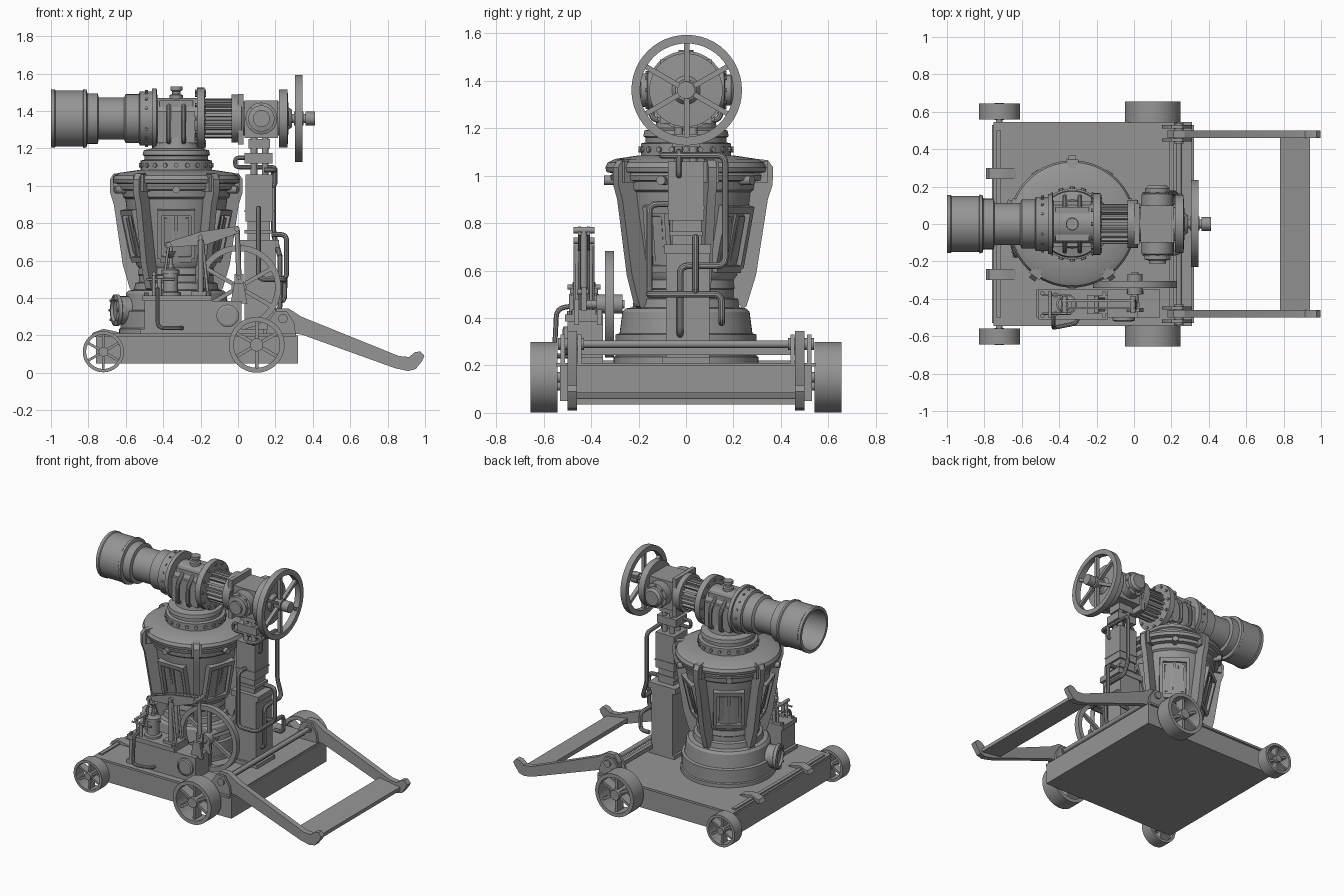
import bpy, bmesh
from math import pi, sin, cos, radians, atan
from mathutils import Matrix, Vector

T = lambda x, y, z: Matrix.Translation((x, y, z))
RZ = lambda a: Matrix.Rotation(a, 4, 'Z')
TO_X = Matrix.Rotation(pi / 2, 4, 'Y')      # local z -> +x
TO_FRONT = Matrix.Rotation(pi / 2, 4, 'X')  # local z -> -y
I4 = Matrix()
iron = bpy.data.materials.new("dark_iron")
iron.diffuse_color = (.3, .3, .3, 1)

def finish(bm, name):
    bmesh.ops.recalc_face_normals(bm, faces=bm.faces)
    me = bpy.data.meshes.new(name)
    bm.to_mesh(me)
    bm.free()
    me.materials.append(iron)
    bpy.context.collection.objects.link(bpy.data.objects.new(name, me))

def lathe(bm, prof, M=I4, n=48, closed=False):
    rings = [[bm.verts.new(M @ Vector((r * cos(2 * pi * i / n), r * sin(2 * pi * i / n), z)))
              for i in range(n)] for r, z in prof]
    pairs = list(zip(rings, rings[1:])) + ([(rings[-1], rings[0])] if closed else [])
    for a, b in pairs:
        for i in range(n):
            bm.faces.new((a[i], a[(i + 1) % n], b[(i + 1) % n], b[i]))
    bmesh.ops.remove_doubles(bm, verts=[v for r in rings for v in r], dist=1e-6)

def block(bm, x0, x1, y0, y1, z0, z1, M=I4):
    m = M @ T((x0 + x1) / 2, (y0 + y1) / 2, (z0 + z1) / 2) @ Matrix.Diagonal((x1 - x0, y1 - y0, z1 - z0, 1))
    bmesh.ops.create_cube(bm, size=1, matrix=m)

def rod(bm, p, q, r, n=16):
    p, q = Vector(p), Vector(q)
    M = T(*p) @ (q - p).to_track_quat('Z', 'Y').to_matrix().to_4x4()
    h = (q - p).length
    lathe(bm, [(0, 0), (r, 0), (r, h), (0, h)], M, n)

def plate(bm, prof, y0, y1, M=I4):
    a, b = ([bm.verts.new(M @ Vector((x, y, z))) for x, z in prof] for y in (y0, y1))
    bm.faces.new(a)
    bm.faces.new(b[::-1])
    for i in range(len(a)):
        bm.faces.new((a[i - 1], a[i], b[i], b[i - 1]))

def bolts(bm, M, R, z0, z1, n, r=.01):
    for i in range(n):
        m = M @ RZ(2 * pi * i / n) @ T(R, 0, 0)
        lathe(bm, [(0, z0), (r, z0), (r, z1), (0, z1)], m, 8)

def pipe(name, pts, r=.014, d=.035):
    pts = [Vector(p) for p in pts]
    out = [pts[0]]
    for a, b, c in zip(pts, pts[1:], pts[2:]):
        s, e = b + (a - b).normalized() * d, b + (c - b).normalized() * d
        out += [s.lerp(b, t).lerp(b.lerp(e, t), t) for t in (0, .25, .5, .75, 1)]
    out.append(pts[-1])
    cu = bpy.data.curves.new(name, 'CURVE')
    cu.dimensions, cu.bevel_depth, cu.bevel_resolution, cu.use_fill_caps = '3D', r, 3, True
    cu.materials.append(iron)
    sp = cu.splines.new('POLY')
    sp.points.add(len(out) - 1)
    for p, v in zip(sp.points, out):
        p.co = (*v, 1)
    bpy.context.collection.objects.link(bpy.data.objects.new(name, cu))

def wheel(name, M, R, rim, w, hub, hub_w, spoke, n=6):
    bm = bmesh.new()
    lathe(bm, [(R, -w / 2), (R, w / 2), (R - rim, w / 2), (R - rim, -w / 2)], M, 48, True)
    lathe(bm, [(0, -hub_w / 2), (hub, -hub_w / 2), (hub, hub_w / 2), (0, hub_w / 2)], M, 24)
    for i in range(n):
        block(bm, hub * .8, R - rim * .8, -spoke / 2, spoke / 2, -w * .3, w * .3, M @ RZ(2 * pi * i / n + pi / 2))
    finish(bm, name)

# cart deck with lip, rails and straps
bm = bmesh.new()
block(bm, -.76, .32, -.53, .53, .05, .2)
block(bm, -.75, .31, -.545, .545, .195, .21)
finish(bm, "cart_deck")
bm = bmesh.new()
block(bm, -.735, -.71, -.5, .5, .205, .22)
for y in (-.27, .27):
    plate(bm, [(-.79, .19), (-.775, .215), (-.72, .235), (-.67, .225), (-.63, .215), (-.63, .2)], y - .03, y + .03)
finish(bm, "deck_straps")

# cart wheels and axles
for s, side in ((-1, "front"), (1, "back")):
    wheel("small_wheel_" + side, T(-.72, s * .602, .113) @ TO_FRONT, .11, .018, .085, .025, .09, .014)
    wheel("large_wheel_" + side, T(.1, s * .599, .15) @ TO_FRONT, .149, .026, .114, .035, .11, .018)
bm = bmesh.new()
rod(bm, (-.72, -.6, .113), (-.72, .6, .113), .018)
rod(bm, (.1, -.6, .15), (.1, .6, .15), .022)
finish(bm, "axles")

# tow arms, hinge brackets, cross panel and rails
bm = bmesh.new()
arm = [(.18, .23), (.18, .3), (.21, .345), (.27, .345), (.34, .3), (.86, .09), (.915, .085), (.945, .11),
       (.975, .115), (.997, .09), (.985, .065), (.95, .02), (.91, .01), (.84, .025), (.34, .205)]
for s in (-1, 1):
    plate(bm, arm, s * .46, s * .5)
    for y in (.44, .51):
        plate(bm, [(.15, .2), (.16, .27), (.2, .33), (.26, .33), (.3, .27), (.31, .2)], s * y, s * (y + .018))
    rod(bm, (.24, s * .43, .29), (.24, s * .54, .29), .025)
plate(bm, [(.78, .055), (.78, .085), (.94, .06), (.94, .035)], -.465, .465)
finish(bm, "tow_frame")
bm = bmesh.new()
rod(bm, (.24, -.46, .29), (.24, .46, .29), .016)
block(bm, .19, .215, -.46, .46, .245, .275)
finish(bm, "hinge_rails")

# central column
C = T(-.33, 0, 0)
bm = bmesh.new()
lathe(bm, [(0, .21), (.305, .21), (.305, .235), (.298, .24), (.298, .33), (.28, .335), (.268, .425), (.255, .44), (.225, .445),
           (.22, .48), (.2, .485), (.2, .52), (.205, .525), (.2, .56), (.215, .58), (.22, .62), (.265, .87), (.272, .93),
           (.285, .94), (.29, .975), (.315, .98), (.32, 1.0), (.31, 1.01), (.335, 1.015), (.34, 1.035), (.33, 1.055),
           (.3, 1.07), (.2, 1.085), (.19, 1.085), (.19, 1.135), (.17, 1.14), (.17, 1.16), (.18, 1.165), (.175, 1.19),
           (.13, 1.2), (.12, 1.26), (0, 1.26)], C, 64)
for i in range(20):
    m = C @ RZ(2 * pi * i / 20) @ T(0, 0, 1.11) @ TO_X
    lathe(bm, [(.012, .18), (.012, .2), (0, .2)], m, 8)
finish(bm, "column")

# five ribs and five window frames with clasps
ribs, wins = bmesh.new(), bmesh.new()
for i in range(5):
    M = C @ RZ(radians(90 + 72 * i))
    plate(ribs, [(.24, .44), (.2, .48), (.2, .6), (.25, .9), (.27, 1.05), (.3, 1.07), (.345, 1.065), (.367, 1.035),
                 (.365, .96), (.345, .9), (.295, .58), (.255, .45)], -.019, .019, M)
    for s in (-1, 1):
        block(ribs, .26, .345, s * .019, s * .034, .97, 1.06, M)
    W = C @ RZ(radians(270 + 72 * i))
    rod(wins, W @ Vector((.28, 0, .98)), W @ Vector((.345, 0, .98)), .02, 12)
    W = W @ T(.238, 0, .73) @ Matrix.Rotation(atan(.22), 4, 'Y')
    for s in (-1, 1):
        block(wins, -.05, .016, s * .078, s * .1, -.12, .14, W)
        block(wins, -.04, .002, s * .025, s * .065, -.09, .1, W)
    block(wins, -.05, .016, -.1, .1, .115, .145, W)
    block(wins, -.05, .016, -.085, .085, -.14, -.11, W)
    block(wins, -.03, .008, -.01, .01, -.11, .12, W)
finish(ribs, "column_ribs")
finish(wins, "column_windows")

# round port on the column foot
bm = bmesh.new()
P = C @ RZ(radians(197)) @ T(0, 0, .335) @ TO_X
lathe(bm, [(0, .22), (.075, .22), (.075, .32), (.085, .325), (.085, .345), (.06, .35), (.055, .335), (0, .335)], P, 32)
bolts(bm, P, .073, .34, .355, 8, .007)
finish(bm, "foot_port")

# barrel along x
B = T(0, 0, 1.36) @ TO_X
bm = bmesh.new()
lathe(bm, [(0, -.78), (.12, -.8), (.135, -1), (.155, -1), (.155, -.98), (.15, -.975), (.15, -.83), (.157, -.825),
           (.155, -.81), (.135, -.805), (.135, -.75), (.112, -.745), (.112, -.61), (.13, -.6), (.13, -.53), (.145, -.525),
           (.145, -.46), (.16, -.46), (.16, -.435), (.11, -.43), (.11, -.22), (.165, -.22), (.165, -.18), (.085, -.175),
           (.085, -.035), (.128, -.035), (.128, .02), (.09, .025), (.09, .22), (.155, .22), (.155, .265), (.06, .27),
           (.045, .29), (.025, .29), (.025, .33), (0, .33)], B, 48)
for i in range(18):
    block(bm, .08, .107, -.007, .007, -.18, -.03, B @ RZ(2 * pi * i / 18))
bolts(bm, B, .145, -.23, -.17, 12)
for i in range(16):
    lathe(bm, [(.008, .14), (.008, .152), (0, .152)], B @ RZ(2 * pi * i / 16) @ T(0, 0, -.49) @ TO_X, 8)
finish(bm, "barrel")

# breech housing with hoop pipes and top valve
bm = bmesh.new()
block(bm, -.43, -.23, -.12, .12, 1.23, 1.4)
block(bm, -.42, -.24, -.09, .09, 1.2, 1.455)
lathe(bm, [(.035, 1.45), (.035, 1.485), (.022, 1.49), (.022, 1.505), (.032, 1.51), (.032, 1.53), (0, 1.53)], C, 20)
finish(bm, "breech_housing")
for s, side in ((-1, "front"), (1, "back")):
    for x in (-.37, -.29):
        pipe("hoop_pipe_" + side, [(x, s * .08, 1.235), (x, s * .145, 1.235), (x, s * .145, 1.37), (x, s * .08, 1.43)], .013, .03)

# cross gearbox behind the barrel
bm = bmesh.new()
G = T(.125, 0, 1.36) @ TO_FRONT
lathe(bm, [(0, -.205), (.05, -.205), (.065, -.19), (.065, -.165), (.085, -.16), (.085, .16), (.07, .165), (.07, .19),
           (.045, .195), (.045, .21), (0, .21)], G, 32)
block(bm, .035, .215, -.1, .1, 1.255, 1.455)
block(bm, .0, .03, -.11, .11, 1.22, 1.49)
bolts(bm, G, .072, -.17, .17, 8, .008)
finish(bm, "gearbox")
wheel("aiming_wheel", T(.325, .003, 1.36) @ TO_X @ RZ(pi / 2), .233, .036, .042, .038, .05, .022)
bm = bmesh.new()
rod(bm, (.26, 0, 1.36), (.38, 0, 1.36), .025)
rod(bm, (.36, 0, 1.36), (.412, 0, 1.36), .037)
finish(bm, "aiming_shaft")

# rear post
bm = bmesh.new()
for b in ((.02, .22, -.1, .1, .21, .235), (.035, .2, -.085, .1, .23, .67), (.01, .22, -.09, .105, .67, .71),
          (.05, .17, -.06, .065, .71, .81), (.035, .185, -.07, .07, .745, .765), (.04, .185, -.075, .075, .81, 1.06),
          (.036, .189, -.079, .079, .86, .87), (.035, .185, -.06, .06, 1.12, 1.175), (.055, .17, -.05, .05, 1.2, 1.25)):
    block(bm, *b)
for x in (.085, .145):
    for y in (-.03, .03):
        rod(bm, (x, y, 1.05), (x, y, 1.27), .018)
finish(bm, "rear_post")
pipe("post_pipe_low", [(.11, -.07, .88), (.11, -.155, .88), (.11, -.155, .5), (.25, -.155, .5), (.25, .15, .5), (.25, .15, .38), (.18, .15, .38)])
pipe("post_pipe_tall", [(.19, -.025, .33), (.225, -.025, .33), (.225, -.025, .62), (.225, .165, .62), (.19, .165, .74), (.19, .165, 1.085), (.2, -.1, 1.085), (.14, -.1, 1.085)])
pipe("post_pipe_loop", [(.18, .04, .74), (.26, .04, .74), (.26, .04, .5), (.19, .04, .5)])
pipe("post_pipe_top", [(.06, -.03, 1.15), (-.015, -.03, 1.15), (-.015, -.03, 1.1), (.2, -.03, 1.1), (.2, -.03, 1.0), (.17, -.03, 1.0)], .012, .02)

# engine box with round cover
bm = bmesh.new()
block(bm, -.5, .02, -.5, -.35, .21, .385)
block(bm, -.51, -.14, -.51, -.35, .385, .415)
block(bm, -.52, .14, -.5, -.35, .21, .235)
lathe(bm, [(.06, .49), (.06, .515), (.048, .52), (.048, .512), (0, .512)], T(-.055, 0, .305) @ TO_FRONT, 32)
for x in (-.49, -.16):
    for y in (-.49, -.37):
        rod(bm, (x, y, .41), (x, y, .43), .012, 8)
finish(bm, "engine_box")

# beam engine: flywheel, cylinder, stand, beam and rods
wheel("flywheel", T(.005, -.323, .458) @ TO_FRONT, .225, .032, .038, .04, .11, .022)
bm = bmesh.new()
rod(bm, (.005, -.26, .458), (.005, -.44, .458), .018)
for y in (-.375, -.47):
    plate(bm, [(-.04, .37), (-.02, .48), (.03, .48), (.05, .37)], y, y + .02)
block(bm, -.02, .03, -.44, -.42, .43, .53)
rod(bm, (.005, -.41, .51), (.005, -.46, .51), .012)
finish(bm, "crank")
bm = bmesh.new()
lathe(bm, [(0, .41), (.055, .41), (.055, .43), (.04, .435), (.04, .53), (.048, .53), (.048, .55), (.015, .56), (.015, .58), (0, .58)], T(-.36, -.43, 0), 24)
for y in (-.46, -.4):
    rod(bm, (-.39, y, .54), (-.37, y, .69), .007)
    rod(bm, (-.2, y, .41), (-.2, y, .71), .015)
    rod(bm, (-.16, y, .41), (-.19, y, .7), .008)
rod(bm, (-.36, -.43, .55), (-.36, -.43, .69), .009)
lathe(bm, [(0, .6), (.03, .65), (0, .65)], T(-.36, -.43, 0), 12)
block(bm, -.25, -.14, -.48, -.38, .415, .435)
finish(bm, "engine_cylinder_and_stand")
bm = bmesh.new()
for y in (-.455, -.417):
    plate(bm, [(-.39, .67), (-.39, .695), (-.2, .755), (0, .785), (.01, .75), (-.17, .685)], y, y + .012)
for x, z in ((-.37, .685), (-.2, .725), (-.005, .77)):
    rod(bm, (x, -.475, z), (x, -.385, z), .014)
rod(bm, (-.005, -.43, .77), (.005, -.43, .51), .014)
finish(bm, "walking_beam")
bm = bmesh.new()
for y in (-.48, -.38):
    rod(bm, (-.45, y, .4), (-.45, y, .54), .009)
    rod(bm, (-.42, y, .4), (-.42, y, .5), .014)
    rod(bm, (-.49, y, .5), (-.34, y, .5), .006)
rod(bm, (-.45, -.5, .53), (-.45, -.36, .53), .011)
finish(bm, "valve_gear")
pipe("engine_pipe", [(-.43, -.48, .45), (-.43, -.545, .44), (-.43, -.555, .24), (-.3, -.53, .24), (-.3, -.49, .24)], .011)

# turn curves into meshes, shade smooth with sharp edges
bpy.ops.object.select_all(action='SELECT')
bpy.context.view_layer.objects.active = bpy.data.objects["engine_pipe"]
bpy.ops.object.convert(target='MESH')
bpy.ops.object.select_all(action='SELECT')
bpy.ops.object.shade_smooth_by_angle(angle=radians(32))
